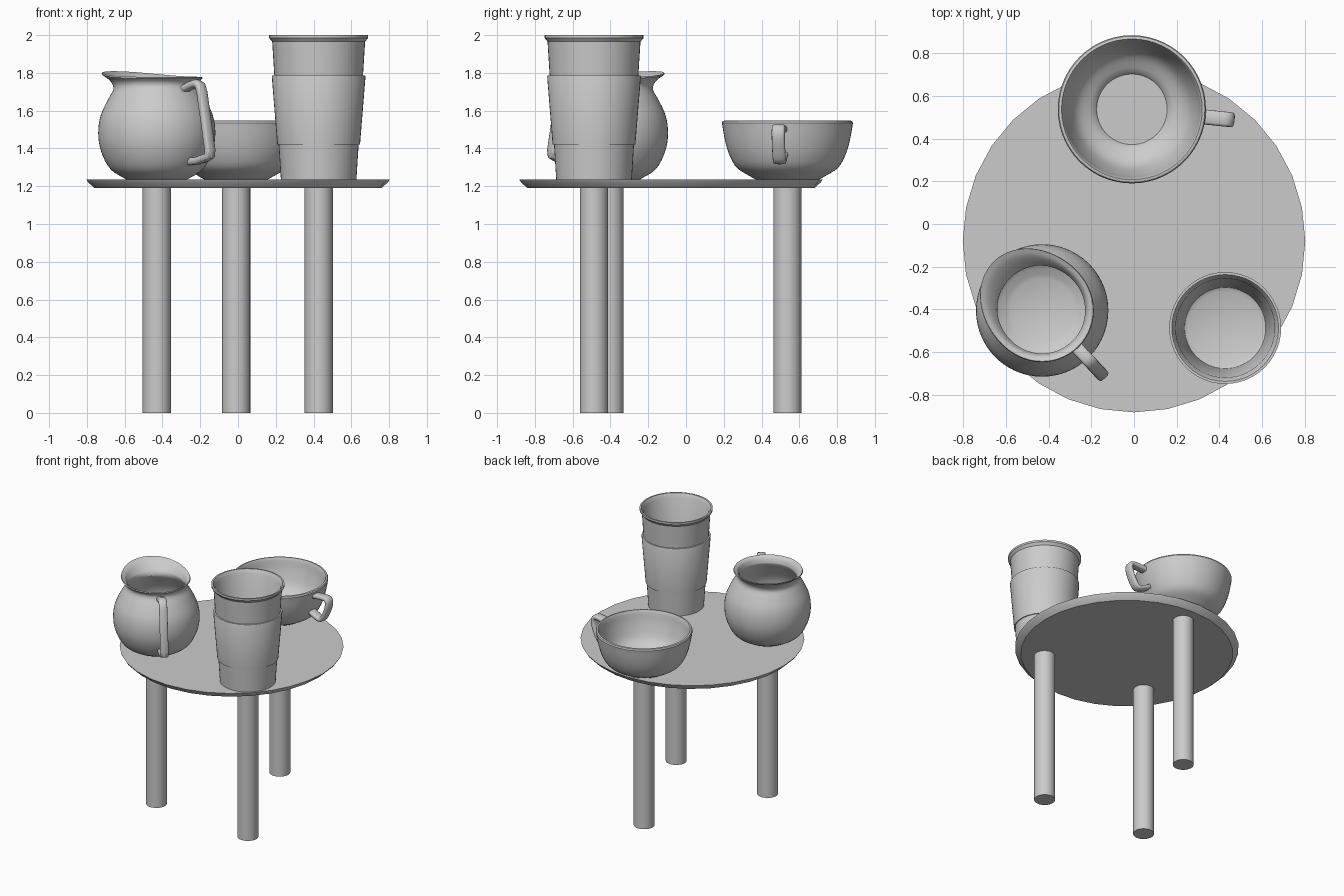
import bpy, bmesh, math
from mathutils import Vector

if "Cube" in bpy.data.objects:
    bpy.data.objects.remove(bpy.data.objects["Cube"])


def finish(name, bm, angle=35):
    bmesh.ops.recalc_face_normals(bm, faces=bm.faces)
    me = bpy.data.meshes.new(name)
    bm.to_mesh(me)
    bm.free()
    ob = bpy.data.objects.new(name, me)
    bpy.context.collection.objects.link(ob)
    bpy.ops.object.select_all(action='DESELECT')
    ob.select_set(True)
    bpy.context.view_layer.objects.active = ob
    bpy.ops.object.shade_smooth_by_angle(angle=math.radians(angle))
    return ob


def spline(pts, n=4):
    # Catmull-Rom smoothing of a profile
    p = [Vector(q) for q in pts]
    p = [2 * p[0] - p[1]] + p + [2 * p[-1] - p[-2]]
    out = []
    for a, b, c, d in zip(p, p[1:], p[2:], p[3:]):
        for i in range(n):
            t = i / n
            out.append(0.5 * (2 * b + (c - a) * t + (2 * a - 5 * b + 4 * c - d) * t * t
                              + (3 * b - a - 3 * c + d) * t ** 3))
    return [tuple(q) for q in out] + [tuple(pts[-1])]


def lathe(name, profile, cx, cy, sides=48, warp=None, closed=False, angle=35):
    bm = bmesh.new()
    rings = []
    for r, z in profile:
        ring = []
        for i in range(sides):
            a = 2 * math.pi * i / sides
            rr, zz = warp(r, z, a) if warp else (r, z)
            ring.append(bm.verts.new((cx + rr * math.cos(a), cy + rr * math.sin(a), zz)))
        rings.append(ring)
    pairs = list(zip(rings, rings[1:]))
    if closed:
        pairs.append((rings[-1], rings[0]))
    for a, b in pairs:
        for i in range(sides):
            j = (i + 1) % sides
            bm.faces.new((a[i], a[j], b[j], b[i]))
    if not closed:
        bm.faces.new(rings[0])
        bm.faces.new(rings[-1])
    return finish(name, bm, angle)


def handle(name, path, cx, cy, heading, width, thick, n=12):
    # rounded strap swept along a path in a radial vertical plane
    out = Vector((math.cos(heading), math.sin(heading), 0))
    side = Vector((-out.y, out.x, 0))
    pts = [Vector((cx, cy, 0)) + out * r + Vector((0, 0, z)) for r, z in path]
    bm = bmesh.new()
    rings = []
    for i, p in enumerate(pts):
        t = (pts[min(i + 1, len(pts) - 1)] - pts[max(i - 1, 0)]).normalized()
        nrm = side.cross(t)
        ring = []
        for k in range(n):
            a = 2 * math.pi * k / n
            c, s = math.cos(a), math.sin(a)
            c, s = math.copysign(abs(c) ** 0.6, c), math.copysign(abs(s) ** 0.6, s)
            ring.append(bm.verts.new(p + side * c * width / 2 + nrm * s * thick / 2))
        rings.append(ring)
    for a, b in zip(rings, rings[1:]):
        for k in range(n):
            j = (k + 1) % n
            bm.faces.new((a[k], a[j], b[j], b[k]))
    bm.faces.new(rings[0])
    bm.faces.new(rings[-1])
    return finish(name, bm, 50)


BOWL, JUG, CUP = (-0.01, 0.537), (-0.43, -0.405), (0.427, -0.487)

# table: bevelled disc and three legs
lathe("table_top", [(0.76, 1.19), (0.795, 1.222), (0.802, 1.235)], 0, -0.08, 32, angle=20)
for label, (x, y) in (("back", BOWL), ("left", JUG), ("right", CUP)):
    lathe(label + "_leg", [(0.075, 0), (0.075, 1.2)], x, y, 32)

# tumbler with sleeve
lathe("tumbler", [(0.2, 1.235), (0.246, 1.965), (0.262, 1.985), (0.262, 2.0),
                  (0.25, 2.0), (0.232, 1.97), (0.19, 1.27), (0.17, 1.26)], *CUP)
lathe("tumbler_sleeve", [(0.21, 1.42), (0.219, 1.42), (0.248, 1.78), (0.245, 1.787),
                         (0.232, 1.787)], *CUP, closed=True)

# wide teacup
outer = spline([(0.185, 1.245), (0.265, 1.295), (0.305, 1.36), (0.33, 1.44), (0.347, 1.535)])
inner = spline([(0.342, 1.545), (0.325, 1.54), (0.305, 1.45), (0.26, 1.34), (0.175, 1.28)])
lathe("teacup", [(0.165, 1.235)] + outer + inner + [(0.165, 1.265)], *BOWL, 56)
handle("teacup_handle", spline([(0.33, 1.5), (0.39, 1.508), (0.455, 1.508), (0.465, 1.46),
                                (0.435, 1.38), (0.4, 1.335), (0.35, 1.345), (0.29, 1.375)]),
       *BOWL, math.radians(-6), 0.07, 0.035)


# round jug: the rim is pulled out and up into a broad spout
def spout(r, z, a):
    d = (a - math.radians(135) + math.pi) % (2 * math.pi) - math.pi
    k = math.exp(-0.5 * (d / math.radians(38)) ** 2)
    k *= max(0, min(1, (z - 1.70) / 0.075)) ** 1.3
    return r + 0.085 * k, z + 0.03 * k


body = spline([(0.16, 1.235), (0.245, 1.29), (0.295, 1.385), (0.31, 1.48), (0.297, 1.575),
               (0.255, 1.665), (0.222, 1.72), (0.222, 1.75), (0.242, 1.772)])
inside = spline([(0.238, 1.779), (0.215, 1.765), (0.203, 1.735), (0.205, 1.715), (0.237, 1.655),
                 (0.278, 1.57), (0.29, 1.48), (0.276, 1.39), (0.23, 1.305), (0.15, 1.26)])
lathe("jug", body + inside, *JUG, 56, warp=spout)
handle("jug_handle", [(0.215, 1.715), (0.27, 1.735), (0.31, 1.745), (0.335, 1.735), (0.35, 1.7),
                      (0.375, 1.58), (0.413, 1.39), (0.41, 1.362), (0.38, 1.35),
                      (0.32, 1.335), (0.25, 1.33)],
       *JUG, math.radians(-47), 0.06, 0.04)
